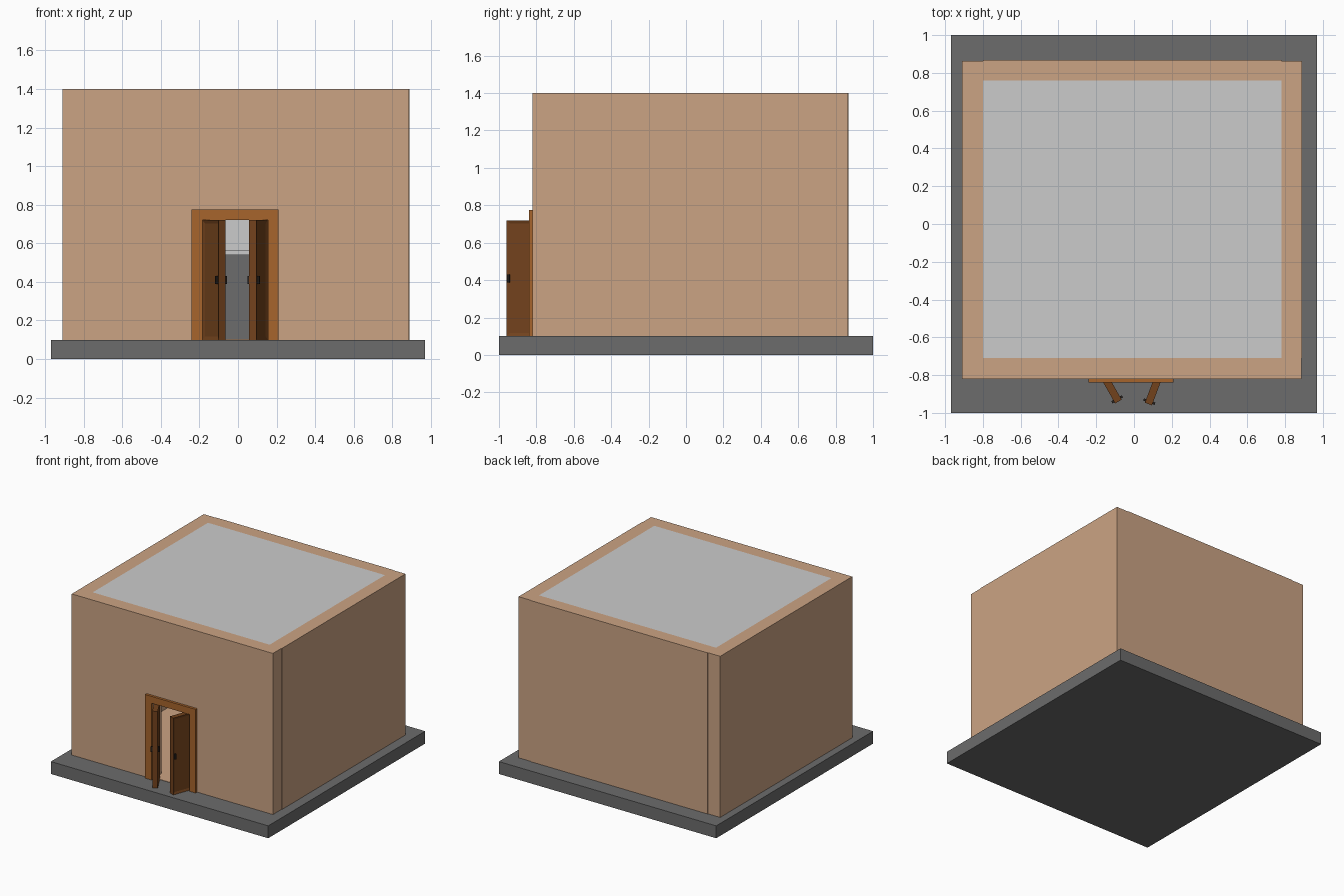
import bpy, bmesh
from math import atan2, hypot
from mathutils import Matrix, Vector

if "Cube" in bpy.data.objects:
    bpy.data.objects.remove(bpy.data.objects["Cube"])


def material(name, rgb):
    m = bpy.data.materials.new(name)
    m.diffuse_color = (*rgb, 1)
    m.use_nodes = True
    m.node_tree.nodes["Principled BSDF"].inputs["Base Color"].default_value = m.diffuse_color
    return m


PLASTER = material("plaster", (0.60, 0.37, 0.23))
STONE = material("stone", (0.15, 0.15, 0.15))
FRAME = material("frame_wood", (0.39, 0.13, 0.025))
WOOD = material("door_wood", (0.17, 0.055, 0.012))
IRON = material("iron", (0.02, 0.015, 0.012))


def finish(name, bm, mat):
    bmesh.ops.recalc_face_normals(bm, faces=bm.faces)
    me = bpy.data.meshes.new(name)
    bm.to_mesh(me)
    bm.free()
    ob = bpy.data.objects.new(name, me)
    bpy.context.collection.objects.link(ob)
    if mat:
        me.materials.append(mat)
    return ob


def box(name, lo, hi, mat=None):
    lo, hi = Vector(lo), Vector(hi)
    bm = bmesh.new()
    bmesh.ops.create_cube(bm, size=1, matrix=Matrix.Translation((lo + hi) / 2)
                          @ Matrix.Diagonal((*(hi - lo), 1)))
    return finish(name, bm, mat)


def portal(name, x0, x1, top, y0, y1, mat):
    """Upright slab with the doorway notched out of its foot."""
    z, l, r, head = 0.1, -0.185, 0.155, 0.72
    pts = [(x0, z), (l, z), (l, head), (r, head), (r, z), (x1, z), (x1, top), (x0, top)]
    bm = bmesh.new()
    face = bm.faces.new([bm.verts.new((x, y0, h)) for x, h in pts])
    ext = bmesh.ops.extrude_face_region(bm, geom=[face])["geom"]
    bmesh.ops.translate(bm, vec=(0, y1 - y0, 0),
                        verts=[g for g in ext if isinstance(g, bmesh.types.BMVert)])
    if face not in bm.faces[:]:
        bm.faces.new([v for v in bm.verts if abs(v.co.y - y0) < 1e-6])
    return finish(name, bm, mat)


# plinth and four walls
box("plinth", (-0.97, -1, 0), (0.97, 1, 0.1), STONE)
portal("front_wall", -0.91, 0.886, 1.4, -0.82, -0.71, PLASTER)
box("left_wall", (-0.91, -0.71, 0.1), (-0.80, 0.864, 1.4), PLASTER)
box("right_wall", (0.78, -0.71, 0.1), (0.89, 0.864, 1.4), PLASTER)
box("back_wall", (-0.80, 0.76, 0.1), (0.78, 0.868, 1.4), PLASTER)

# roof, floor and interior lining
box("roof", (-0.80, -0.71, 1.37), (0.78, 0.76, 1.4))
box("floor", (-0.80, -0.80, 0.09), (0.78, 0.76, 0.103), PLASTER)
box("back_lining", (-0.80, 0.75, 0.103), (0.78, 0.76, 1.37))

# counter seen through the doorway
box("counter", (-0.35, 0.35, 0.103), (0.35, 0.70, 0.54), STONE)
box("counter_top", (-0.37, 0.33, 0.54), (0.37, 0.72, 0.565))

# door surround
portal("door_frame", -0.24, 0.21, 0.775, -0.84, -0.82, FRAME)


def leaf(side, hinge, tip, inward):
    """Door leaf with a sunken panel, swung open from hinge to tip."""
    dx, dy = tip[0] - hinge[0], tip[1] - hinge[1]
    length = hypot(dx, dy)
    place = Matrix.Translation((*hinge, 0)) @ Matrix.Rotation(atan2(dy, dx), 4, "Z")
    t = 0.04 * inward
    bm = bmesh.new()
    bmesh.ops.create_cube(bm, size=1, matrix=Matrix.Translation((length / 2, t / 2, 0.41))
                          @ Matrix.Diagonal((length, 0.04, 0.62, 1)))
    bm.normal_update()
    broad = [f for f in bm.faces if abs(f.normal.y) > 0.9]
    bmesh.ops.inset_individual(bm, faces=broad, thickness=0.025, depth=-0.006)
    door = finish(side + "_door", bm, WOOD)
    door.matrix_world = place
    # pull handles on both faces
    for tag, y0, y1 in (("outer", -0.012 * inward, 0), ("inner", t, t + 0.012 * inward)):
        h = box(f"{side}_{tag}_handle", (length - 0.02, min(y0, y1), 0.388),
                (length - 0.007, max(y0, y1), 0.43), IRON)
        h.matrix_world = place


leaf("left", (-0.185, -0.80), (-0.10, -0.95), 1)
leaf("right", (0.155, -0.80), (0.095, -0.96), -1)
